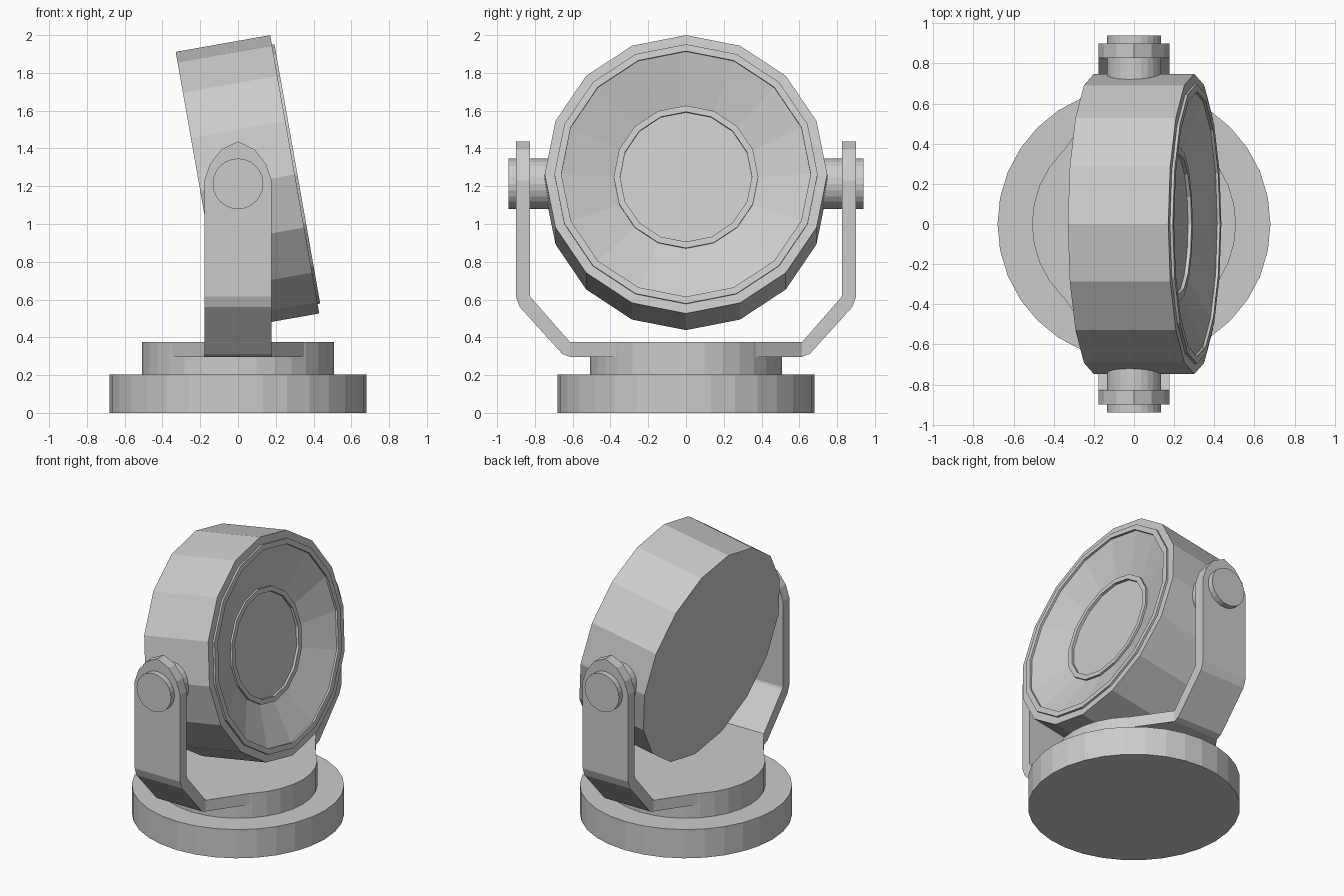
import bpy, bmesh, math
from mathutils import Matrix

if "Cube" in bpy.data.objects:
    bpy.data.objects.remove(bpy.data.objects["Cube"])

PIVOT_Z = 1.21
TILT = Matrix.Translation((0, 0, PIVOT_Z)) @ Matrix.Rotation(math.radians(-10), 4, 'Y')


def finish(name, bm):
    bmesh.ops.remove_doubles(bm, verts=bm.verts, dist=1e-5)
    bmesh.ops.recalc_face_normals(bm, faces=bm.faces)
    mesh = bpy.data.meshes.new(name)
    bm.to_mesh(mesh)
    bm.free()
    obj = bpy.data.objects.new(name, mesh)
    bpy.context.collection.objects.link(obj)
    return obj


def lathe(name, profile, sides, matrix, closed=False):
    """Spin (along, radius) points around local x; open profiles get end caps."""
    bm = bmesh.new()
    rings = []
    for a, r in profile:
        rings.append([bm.verts.new((a, r * math.sin(2 * math.pi * i / sides),
                                    r * math.cos(2 * math.pi * i / sides)))
                      for i in range(sides)])
    pairs = list(zip(rings, rings[1:]))
    if closed:
        pairs.append((rings[-1], rings[0]))
    else:
        bm.faces.new(rings[0])
        bm.faces.new(rings[-1])
    for p, q in pairs:
        for i in range(sides):
            j = (i + 1) % sides
            bm.faces.new((p[i], p[j], q[j], q[i]))
    obj = finish(name, bm)
    obj.data.transform(matrix)
    return obj


def mirror_y(obj):
    mod = obj.modifiers.new("mirror", 'MIRROR')
    mod.use_axis = (False, True, False)


# Round base in two steps
up = Matrix.Rotation(math.radians(-90), 4, 'Y')
lathe("base_plate", [(0, 0.68), (0.203, 0.68)], 32, up)
lathe("base_turntable", [(0.203, 0.508), (0.376, 0.508)], 32, up)

# Bracket arm: rows of outer point, inner point (y, z) and half width
rows = [
    ((0.36, 0.297), (0.36, 0.376), 0.354),
    ((0.615, 0.297), (0.615, 0.376), 0.178),
    ((0.655, 0.312), (0.617, 0.378), 0.178),
    ((0.88, 0.56), (0.822, 0.612), 0.178),
    ((0.90, 0.615), (0.827, 0.625), 0.178),
    ((0.90, 1.23), (0.827, 1.23), 0.178),
    ((0.90, 1.315), (0.827, 1.315), 0.150),
    ((0.90, 1.395), (0.827, 1.395), 0.088),
    ((0.90, 1.437), (0.827, 1.437), 0.0),
]
bm = bmesh.new()
loops = [[bm.verts.new((x, p[0], p[1])) for x, p in
          ((-w, o), (w, o), (w, n), (-w, n))] for o, n, w in rows]
bm.faces.new(loops[0])
for p, q in zip(loops, loops[1:]):
    for i in range(4):
        j = (i + 1) % 4
        bm.faces.new((p[i], p[j], q[j], q[i]))
mirror_y(finish("bracket_arm", bm))

# Pivot pins through the arms
side = Matrix.Translation((0, 0, PIVOT_Z + 0.003)) @ Matrix.Rotation(math.radians(90), 4, 'Z')
mirror_y(lathe("pivot_pin", [(0.68, 0.134), (0.94, 0.134)], 24, side))

# Tilted lamp head: drum with conical dish
lathe("lamp_housing", [(-0.203, 0.748), (0.305, 0.748), (0.305, 0.66),
                       (0.212, 0.37)], 16, TILT)

# Raised rings around the dish opening and the lens
lathe("front_rim", [(0.295, 0.697), (0.319, 0.697), (0.319, 0.66), (0.295, 0.66)],
      16, TILT, closed=True)
lathe("lens_ring", [(0.205, 0.383), (0.23, 0.383), (0.23, 0.349), (0.205, 0.349)],
      16, TILT, closed=True)
